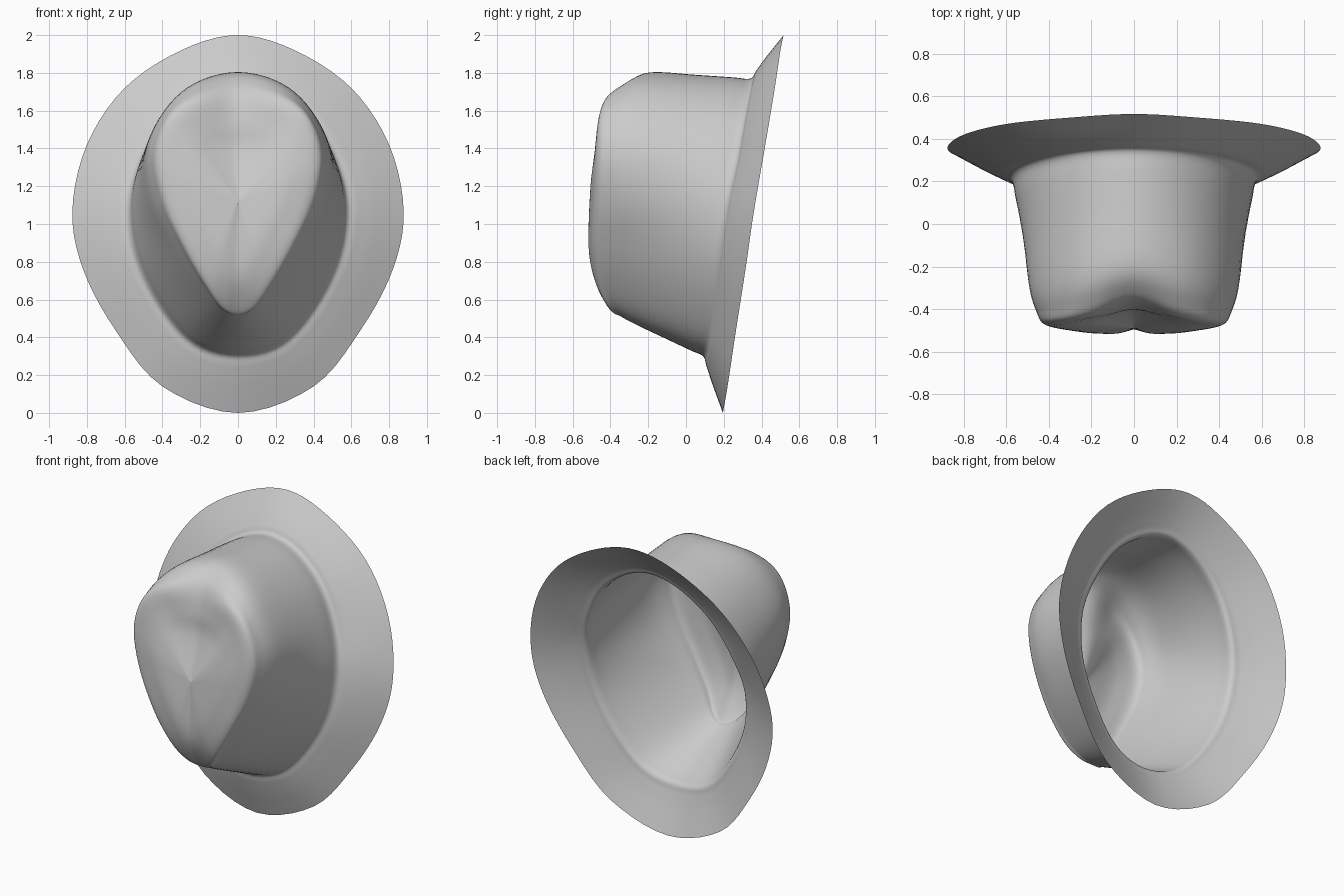
import bpy, bmesh
from mathutils import Vector

if "Cube" in bpy.data.objects:
    bpy.data.objects.remove(bpy.data.objects["Cube"])

# Half outlines (x, z) running from top centre round the +x side to bottom centre
BRIM = [(0, 2), (.3, 1.92), (.6, 1.72), (.8, 1.42), (.877, 1.07), (.82, .76), (.65, .44), (.40, .14), (0, 0)]
BRIM_Y = [.517, .50, .47, .42, .36, .315, .265, .22, .195]
BASE = [(0, 1.77), (.2, 1.715), (.39, 1.56), (.52, 1.33), (.575, 1.1), (.54, .83), (.41, .56), (.23, .36), (0, .30)]
BASE_Y = [.34, .33, .30, .26, .21, .17, .14, .11, .09]
TEAR = [(0, 1.66), (.2, 1.65), (.35, 1.56), (.42, 1.36), (.38, 1.12), (.27, .87), (.16, .68), (.08, .57), (0, .54)]
TEAR_Y = [-.37, -.43, -.46, -.47, -.48, -.49, -.47, -.42, -.39]
DENT_Y = [-.41, -.435, -.475, -.50, -.51, -.515, -.515, -.505, -.495]
BULGE = [.115, .085, .05, .05, .035, .01, 0, 0, .01]


def half(outline, ys):
    return [Vector((x, y, z)) for (x, z), y in zip(outline, ys)]


def blend(a, b, s, ky=None):
    out = [p.lerp(q, s) for p, q in zip(a, b)]
    if ky is not None:
        for o, p, q in zip(out, a, b):
            o.y = p.y + (q.y - p.y) * ky
    return out


def spline(a, b, c, d, t):
    return 0.5 * (2*b + (c - a)*t + (2*a - 5*b + 4*c - d)*t*t + (3*b - a - 3*c + d)*t**3)


def full_ring(h, n=5):
    pts = h + [Vector((-p.x, p.y, p.z)) for p in h[-2:0:-1]]
    m = len(pts)
    return [spline(pts[i-1], pts[i], pts[(i+1) % m], pts[(i+2) % m], k/n)
            for i in range(m) for k in range(n)]


brim, base, tear = half(BRIM, BRIM_Y), half(BASE, BASE_Y), half(TEAR, TEAR_Y)
centre = Vector((0, -.49, 1.12))

# Flared brim down to the crown base
rings = [brim, blend(brim, base, .5, .52), blend(brim, base, .82, .82), base]

# Crown wall, tapering to the pinched teardrop tip
for s, f in ((.13, .18), (.4, .55), (.75, 1), (.92, .65)):
    wall = blend(base, tear, s)
    for i, p in enumerate(wall):
        out = Vector((p.x, 0, p.z - 1.1)).normalized()
        p += out * BULGE[i] * f
    rings.append(wall)
rings.append(tear)

# Shallow dented crown tip closing on the centre
for s, k in ((.25, .75), (.5, 1)):
    tip = blend(tear, [centre] * 9, s)
    for p, ty, dy in zip(tip, TEAR_Y, DENT_Y):
        p.y = ty + (dy - ty) * k
    rings.append(tip)
rings.append([p.lerp(centre, .8) for p in rings[-1]])
rings.append([centre.copy() for _ in range(9)])

# Spline across the rings and skin the sheet
cols = [full_ring(r) for r in rings]
N, m, steps = len(cols[0]), len(cols), 5
grid = []
for i in range(m - 1):
    a, b, c, d = cols[max(i-1, 0)], cols[i], cols[i+1], cols[min(i+2, m-1)]
    for k in range(steps):
        grid.append([spline(a[j], b[j], c[j], d[j], k/steps) for j in range(N)])

bm = bmesh.new()
verts = [[bm.verts.new(p) for p in row] for row in grid]
for r0, r1 in zip(verts, verts[1:]):
    for j in range(N):
        bm.faces.new((r0[j], r0[(j+1) % N], r1[(j+1) % N], r1[j]))
pole = bm.verts.new(centre)
for j in range(N):
    bm.faces.new((verts[-1][j], verts[-1][(j+1) % N], pole))
bmesh.ops.recalc_face_normals(bm, faces=bm.faces)
bm.faces.ensure_lookup_table()
if bm.faces[-1].normal.y > 0:
    bmesh.ops.reverse_faces(bm, faces=bm.faces)
for f in bm.faces:
    f.smooth = True
me = bpy.data.meshes.new("hat")
bm.to_mesh(me)
bm.free()
hat = bpy.data.objects.new("hat", me)
bpy.context.collection.objects.link(hat)
